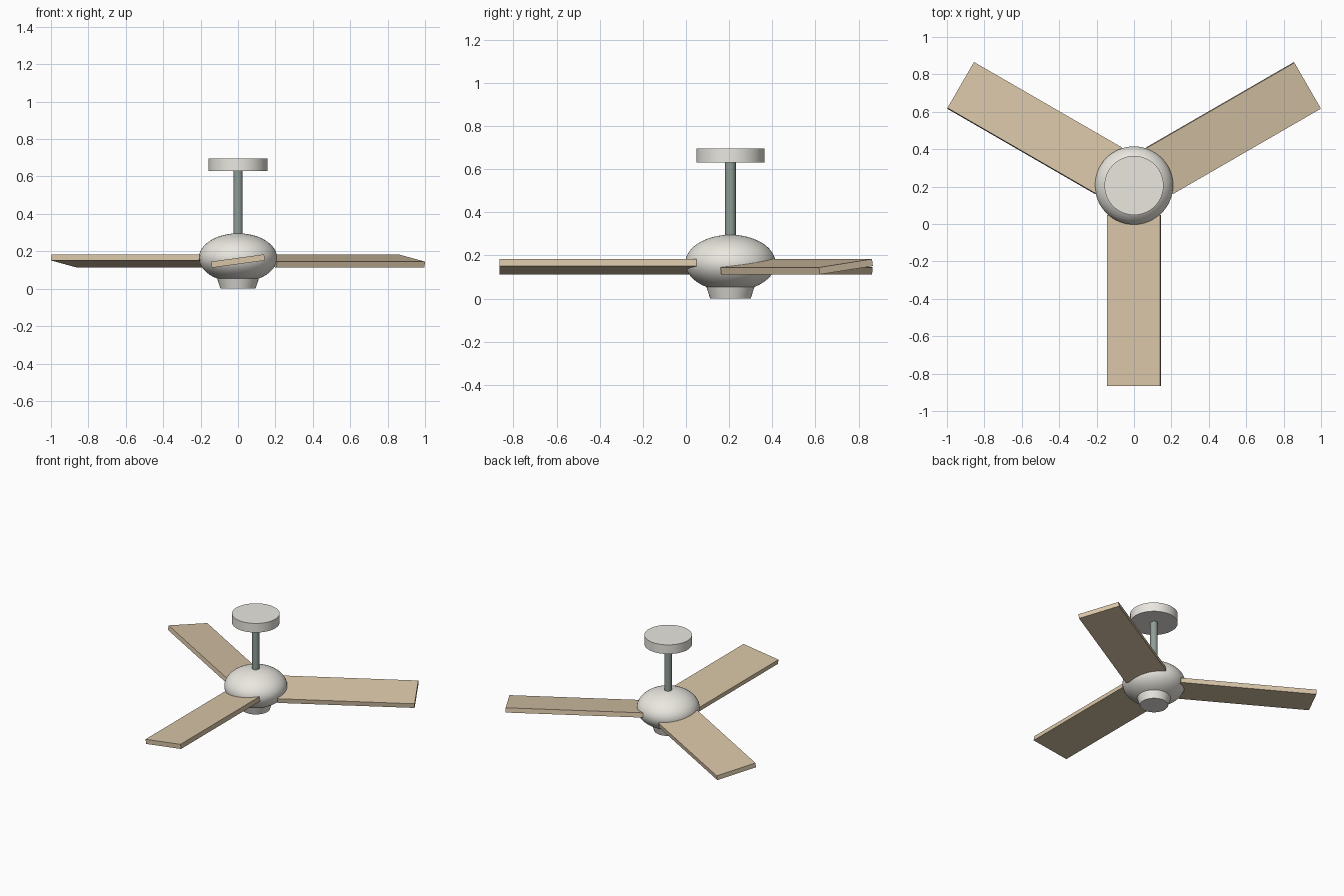
import bpy
import math
from mathutils import Matrix

if "Cube" in bpy.data.objects:
    bpy.data.objects.remove(bpy.data.objects["Cube"])

CY = 0.206  # fan axis sits behind the centre of the bounding box


def material(name, rgb):
    m = bpy.data.materials.new(name)
    m.diffuse_color = (*rgb, 1)
    m.use_nodes = True
    m.node_tree.nodes["Principled BSDF"].inputs["Base Color"].default_value = m.diffuse_color
    return m


cream = material("cream_paint", (0.82, 0.80, 0.74))
steel = material("dark_steel", (0.28, 0.34, 0.31))
wood = material("wood", (0.69, 0.56, 0.39))


def finish(name, mat, smooth=True):
    ob = bpy.context.object
    ob.name = name
    ob.data.materials.append(mat)
    if smooth:
        bpy.ops.object.shade_smooth_by_angle(angle=math.radians(35))
    return ob


def turned(name, mat, r_bottom, r_top, z0, z1):
    bpy.ops.mesh.primitive_cone_add(vertices=64, radius1=r_bottom, radius2=r_top,
                                    depth=z1 - z0, location=(0, CY, (z0 + z1) / 2))
    return finish(name, mat)


# ceiling canopy, down rod and lower cap
turned("ceiling_canopy", cream, 0.158, 0.158, 0.63, 0.697)
turned("down_rod", steel, 0.025, 0.025, 0.27, 0.64)
turned("lower_cap", cream, 0.094, 0.113, 0.0, 0.06)

# flattened round motor housing
bpy.ops.mesh.primitive_uv_sphere_add(segments=64, ring_count=32, radius=1,
                                     location=(0, CY, 0.165))
bpy.context.object.scale = (0.209, 0.209, 0.131)
bpy.ops.object.transform_apply(location=False, rotation=False, scale=True)
finish("motor_housing", cream)

# three pitched flat blades
R_IN, R_OUT, WIDTH, THICK = 0.157, 1.071, 0.286, 0.033
for i, angle in enumerate((-90, 30, 150)):
    bpy.ops.mesh.primitive_cube_add(size=1)
    blade = finish(f"blade_{i + 1}", wood, smooth=False)
    blade.data.transform(
        Matrix.Rotation(math.radians(7.8), 4, 'X')
        @ Matrix.Translation(((R_IN + R_OUT) / 2, 0, 0))
        @ Matrix.Diagonal((R_OUT - R_IN, WIDTH, THICK, 1)))
    blade.location = (0, CY, 0.148)
    blade.rotation_euler.z = math.radians(angle)
